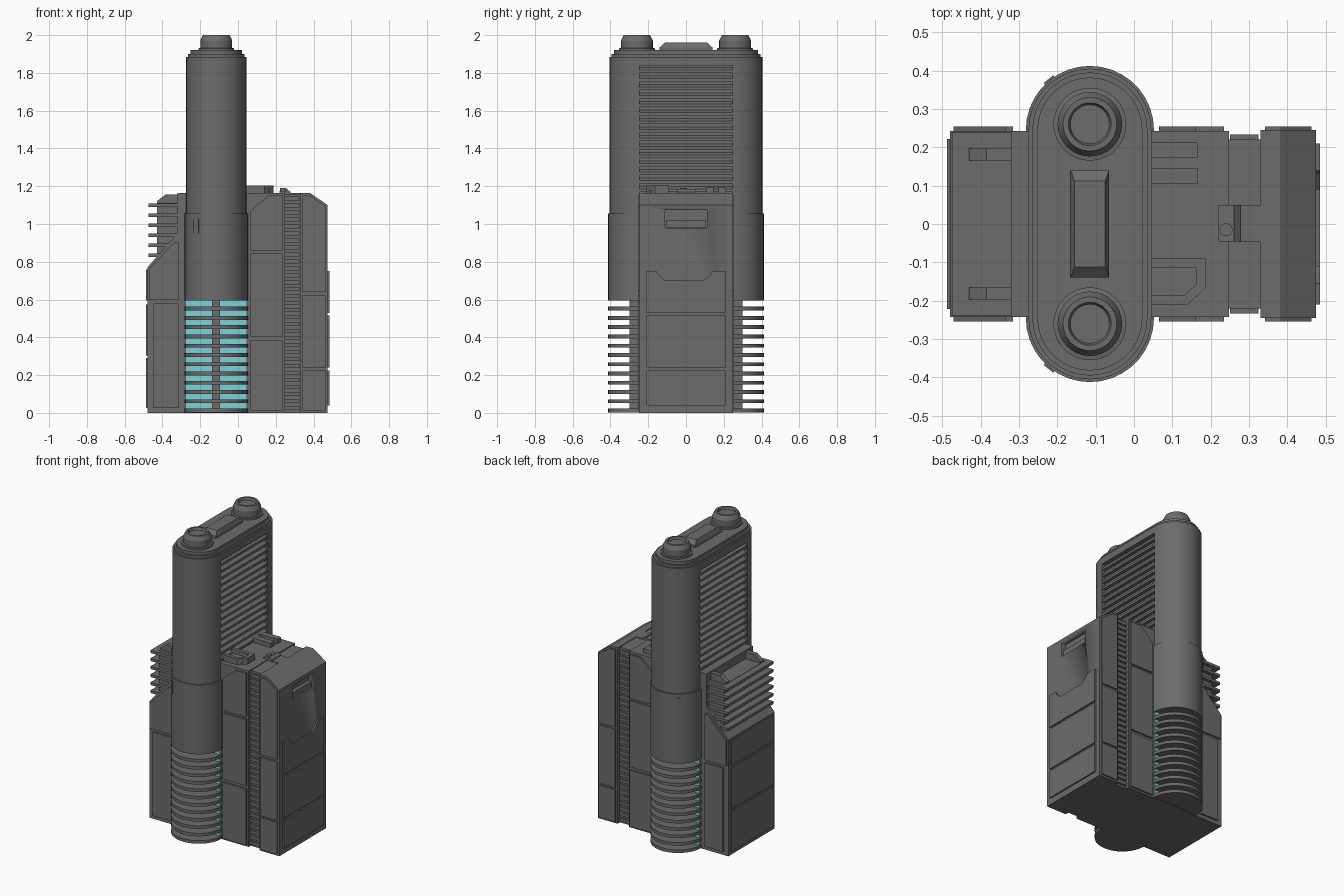
import bpy, bmesh, math
from mathutils import Vector

if "Cube" in bpy.data.objects:
    bpy.data.objects.remove(bpy.data.objects["Cube"])


def material(name, rgb):
    m = bpy.data.materials.new(name)
    m.diffuse_color = (*rgb, 1)
    m.use_nodes = True
    m.node_tree.nodes["Principled BSDF"].inputs["Base Color"].default_value = m.diffuse_color
    return m


GREY = material("dark_grey", (0.15, 0.15, 0.15))
CYAN = material("glow_cyan", (0.20, 0.65, 0.68))
CX = -0.115  # tower axis in x


def prism(bm, pts, axis, lo, hi, taper=1.0):
    """Extrude a 2D outline along an axis; taper scales the far end."""
    n = len(pts)
    ca, cb = sum(p[0] for p in pts) / n, sum(p[1] for p in pts) / n
    rings = []
    for t, s in ((lo, 1.0), (hi, taper)):
        ring = []
        for a, b in pts:
            a, b = ca + (a - ca) * s, cb + (b - cb) * s
            co = {'x': (t, a, b), 'y': (a, t, b), 'z': (a, b, t)}[axis]
            ring.append(bm.verts.new(co))
        rings.append(ring)
    bm.faces.new(rings[0])
    bm.faces.new(rings[1])
    for i in range(n):
        j = (i + 1) % n
        bm.faces.new((rings[0][i], rings[0][j], rings[1][j], rings[1][i]))


def box(bm, x0, x1, y0, y1, z0, z1, taper=1.0):
    prism(bm, [(x0, y0), (x1, y0), (x1, y1), (x0, y1)], 'z', z0, z1, taper)


def rect(a0, a1, b0, b1):
    return [(a0, b0), (a1, b0), (a1, b1), (a0, b1)]


def finish(name, bm, mat=GREY):
    bmesh.ops.recalc_face_normals(bm, faces=bm.faces[:])
    me = bpy.data.meshes.new(name)
    bm.to_mesh(me)
    bm.free()
    me.materials.append(mat)
    me.shade_smooth()
    me.set_sharp_from_angle(angle=math.radians(25))
    ob = bpy.data.objects.new(name, me)
    bpy.context.collection.objects.link(ob)
    return ob


def arc(r, sy, yc=0.245, n=18):
    return [(CX + r * math.cos(math.pi * i / n), sy * (yc + r * math.sin(math.pi * i / n)))
            for i in range(n + 1)]


def stadium(r):
    return arc(r, 1) + arc(r, -1)[::-1]


# tower shaft: two rounded ends, a recessed middle and a closed top
bm = bmesh.new()
for s in (1, -1):
    prism(bm, arc(0.16, s), 'z', 1.0, 1.885)
box(bm, CX - 0.135, CX + 0.135, -0.25, 0.25, 0, 1.86)
prism(bm, stadium(0.16), 'z', 1.84, 1.885)
finish("tower_shaft", bm)

# louvre slats on both flat sides of the tower
bm = bmesh.new()
for s in (1, -1):
    for i in range(17):
        z = 1.08 + i * 0.045
        prism(bm, [(CX + s * 0.13, z), (CX + s * 0.156, z),
                   (CX + s * 0.156, z + 0.016), (CX + s * 0.13, z + 0.032)], 'y', -0.247, 0.247)
finish("tower_louvres", bm)

# thicker sleeve with small latch tabs
bm = bmesh.new()
prism(bm, stadium(0.167), 'z', 0.595, 1.055)
for s in (1, -1):
    prism(bm, [(-0.235, s * 0.368), (-0.21, s * 0.388), (-0.205, s * 0.378), (-0.23, s * 0.358)],
          'z', 0.95, 1.03)
finish("tower_sleeve", bm)

# cooling rings with grey spines, glowing plates behind
bm = bmesh.new()
for i in range(12):
    z = i * 0.049 + 0.003
    prism(bm, stadium(0.167), 'z', z, z + 0.02)
box(bm, CX - 0.021, CX + 0.021, -0.30, 0.30, 0.003, 0.6)
finish("cooling_rings", bm)
bm = bmesh.new()
for s in (1, -1):
    for x0, x1 in ((-0.278, -0.138), (-0.094, 0.048)):
        box(bm, x0, x1, s * 0.247, s * 0.255, 0.005, 0.596)
finish("glow_plates", bm, CYAN)

# tower top: collar and centre plate
bm = bmesh.new()
prism(bm, stadium(0.15), 'z', 1.88, 1.90)
prism(bm, stadium(0.137), 'z', 1.88, 1.92)
prism(bm, rect(CX - 0.05, CX + 0.05, -0.14, 0.14), 'z', 1.915, 1.935)
prism(bm, rect(CX - 0.05, CX + 0.05, -0.14, 0.14), 'z', 1.935, 1.96, 0.8)
finish("tower_collar", bm)

# round caps with a dished top
bm = bmesh.new()
profile = [(0.095, 1.91), (0.095, 1.93), (0.084, 1.932), (0.084, 1.972),
           (0.070, 2.0), (0.056, 2.0), (0.051, 1.985), (0, 1.985)]
for s in (1, -1):
    vs = [bm.verts.new((CX + r, s * 0.26, z)) for r, z in profile]
    es = [bm.edges.new(p) for p in zip(vs, vs[1:])]
    bmesh.ops.spin(bm, geom=vs + es, cent=Vector((CX, s * 0.26, 0)), axis=Vector((0, 0, 1)),
                   angle=math.tau, steps=32)
bmesh.ops.remove_doubles(bm, verts=bm.verts[:], dist=1e-5)
finish("tower_caps", bm)

# right housing: inner block and narrow channel
bm = bmesh.new()
box(bm, 0.0, 0.248, -0.243, 0.243, 0, 1.165)
box(bm, 0.24, 0.34, -0.22, 0.22, 0, 1.16)
finish("right_inner_block", bm)

# ribs down the channel
bm = bmesh.new()
for s in (1, -1):
    for i in range(31):
        z = 0.015 + i * 0.037
        box(bm, 0.25, 0.325, s * 0.215, s * 0.233, z, z + 0.021)
finish("channel_ribs", bm)

# right outer block with sloped top and a cut slot
bm = bmesh.new()
prism(bm, [(0.33, 0), (0.475, 0), (0.475, 1.10), (0.38, 1.165), (0.33, 1.165)], 'y', -0.245, 0.245)
outer = finish("right_outer_block", bm)
bm = bmesh.new()
box(bm, 0.44, 0.55, -0.11, 0.11, 0.98, 1.075)
cutter = finish("slot_cutter", bm)
cutter.hide_render = True
cutter.hide_viewport = True
mod = outer.modifiers.new("slot", 'BOOLEAN')
mod.object = cutter
mod.operation = 'DIFFERENCE'
mod.solver = 'EXACT'
bm = bmesh.new()
box(bm, 0.435, 0.465, -0.105, 0.105, 0.982, 1.022)
finish("slot_bar", bm)

# end panels on the right (+x) and left (-x) faces
bm = bmesh.new()
for z0, z1 in ((0.04, 0.225), (0.24, 0.515)):
    prism(bm, rect(-0.21, 0.21, z0, z1), 'x', 0.47, 0.485)
prism(bm, [(-0.21, 0.53), (0.21, 0.53), (0.21, 0.75), (0.14, 0.75), (0.13, 0.73), (0.09, 0.70),
           (-0.11, 0.70), (-0.145, 0.73), (-0.155, 0.75), (-0.21, 0.75)], 'x', 0.47, 0.485)
finish("right_end_panels", bm)
bm = bmesh.new()
for z0, z1 in ((0.025, 0.29), (0.305, 0.575), (0.595, 0.76)):
    prism(bm, rect(-0.222, 0.222, z0, z1), 'x', -0.488, -0.47)
finish("left_end_panels", bm)

# side panels on front and back of both housings
bm = bmesh.new()
panels = [rect(0.065, 0.235, 0.012, 0.385), rect(0.065, 0.235, 0.405, 0.845),
          [(0.065, 0.86), (0.235, 0.86), (0.235, 1.15), (0.16, 1.15), (0.065, 1.07)],
          rect(0.342, 0.462, 0.012, 0.225), rect(0.342, 0.462, 0.237, 0.625),
          [(0.342, 0.64), (0.462, 0.64), (0.462, 1.095), (0.38, 1.152), (0.342, 1.152)],
          rect(-0.447, -0.315, 0.025, 0.58),
          [(-0.470, 0.598), (-0.315, 0.598), (-0.315, 0.905), (-0.335, 0.905), (-0.470, 0.765)]]
for s in (1, -1):
    for p in panels:
        prism(bm, p, 'y', s * 0.235, s * 0.254)
finish("side_panels", bm)

# left housing with sloped shoulder
bm = bmesh.new()
prism(bm, [(-0.48, 0), (-0.48, 0.77), (-0.32, 0.95), (-0.32, 1.165), (-0.2, 1.165), (-0.2, 0)],
      'y', -0.243, 0.243)
finish("left_housing", bm)

# radiator: core, fins and top brackets
bm = bmesh.new()
box(bm, -0.43, -0.30, -0.215, 0.215, 0.75, 1.11)
for i in range(6):
    z = 0.825 + i * 0.053
    box(bm, -0.475, -0.31, -0.238, 0.238, z, z + 0.018)
for s in (1, -1):
    prism(bm, [(-0.43, 1.10), (-0.43, 1.12), (-0.385, 1.155), (-0.31, 1.155), (-0.31, 1.10)],
          'y', s * 0.165, s * 0.197)
finish("radiator", bm)

# small fittings on top of the right housing
bm = bmesh.new()
for y in (0.105, 0.173):
    box(bm, 0.03, 0.165, y, y + 0.04, 1.155, 1.195)
prism(bm, [(0.03, -0.21), (0.14, -0.21), (0.187, -0.165), (0.187, -0.09), (0.03, -0.09),
           (0.03, -0.115), (0.162, -0.115), (0.162, -0.158), (0.13, -0.187), (0.03, -0.187)],
      'z', 1.155, 1.205)
box(bm, 0.03, 0.165, -0.19, -0.11, 1.155, 1.18)
prism(bm, [(0.22, 1.15), (0.22, 1.175), (0.26, 1.175), (0.275, 1.165), (0.33, 1.165), (0.33, 1.15)],
      'y', -0.045, 0.05)
prism(bm, [(0.26, 1.16), (0.26, 1.185), (0.278, 1.17), (0.278, 1.16)], 'y', -0.045, 0.05)
prism(bm, [(0.24 + 0.017 * math.cos(math.tau * i / 16), -0.015 + 0.017 * math.sin(math.tau * i / 16))
           for i in range(16)], 'z', 1.16, 1.19)
finish("top_fittings", bm)
